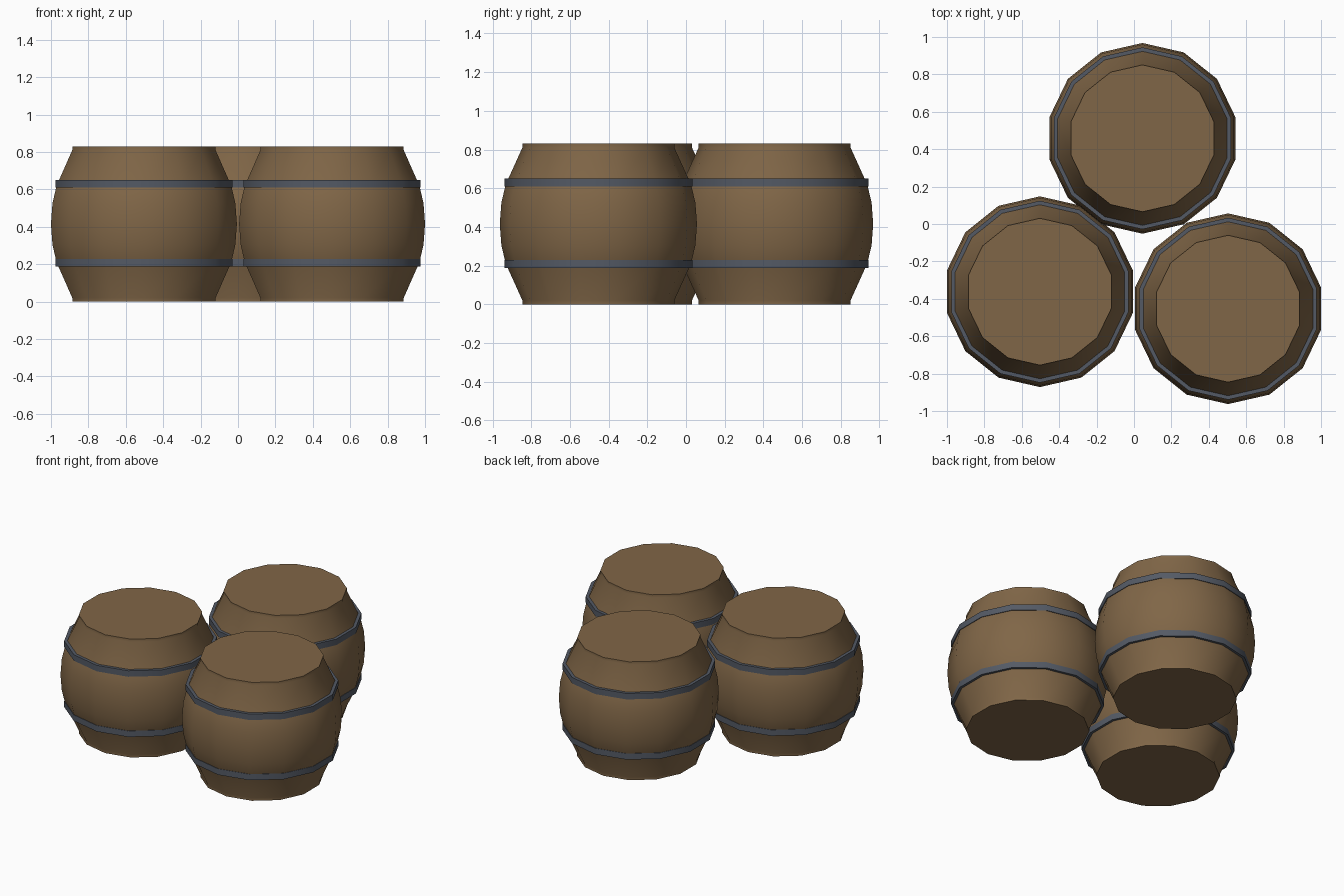
import bpy, bmesh, math

if "Cube" in bpy.data.objects:
    bpy.data.objects.remove(bpy.data.objects["Cube"])

SIDES = 14
MID = 0.415          # half of barrel height
FLAT = math.cos(math.pi / SIDES)


def material(name, color):
    m = bpy.data.materials.new(name)
    m.diffuse_color = (*color, 1)
    m.use_nodes = True
    m.node_tree.nodes["Principled BSDF"].inputs["Base Color"].default_value = m.diffuse_color
    return m


wood = material("brown wood", (0.216, 0.133, 0.063))
iron = material("grey iron", (0.088, 0.102, 0.13))


def lathe(name, profile, center, mat, closed=False):
    """Spin (radius, z) points around z; closed loops make rings, open ones get caps."""
    bm = bmesh.new()
    rings = []
    for r, z in profile:
        ring = []
        for i in range(SIDES):
            a = math.pi / 2 + 2 * math.pi * i / SIDES
            ring.append(bm.verts.new((r * math.cos(a), r * math.sin(a), z)))
        rings.append(ring)
    pairs = list(zip(rings, rings[1:]))
    if closed:
        pairs.append((rings[-1], rings[0]))
    else:
        bm.faces.new(rings[0])
        bm.faces.new(rings[-1])
    for a, b in pairs:
        for i in range(SIDES):
            j = (i + 1) % SIDES
            bm.faces.new((a[i], a[j], b[j], b[i]))
    bmesh.ops.recalc_face_normals(bm, faces=bm.faces)
    mesh = bpy.data.meshes.new(name)
    bm.to_mesh(mesh)
    bm.free()
    mesh.materials.append(mat)
    obj = bpy.data.objects.new(name, mesh)
    obj.location = (*center, 0)
    bpy.context.collection.objects.link(obj)
    bpy.ops.object.select_all(action='DESELECT')
    bpy.context.view_layer.objects.active = obj
    obj.select_set(True)
    bpy.ops.object.shade_smooth_by_angle(angle=math.radians(30))
    return obj


# Bulging staves with a short straight rim at each end
half = [(0.497, 0.0), (0.489, 0.11), (0.467, 0.205), (0.383, 0.395), (0.383, 0.415)]
body = [(r / FLAT, MID - z) for r, z in reversed(half)]
body += [(r / FLAT, MID + z) for r, z in half[1:]]

barrels = {"left": (-0.503, -0.362), "right": (0.503, -0.453), "back": (0.045, 0.458)}
for side, center in barrels.items():
    lathe(side + "_barrel", body, center, wood)
    # Iron hoops
    for label, z in (("lower", 0.208), ("upper", 0.63)):
        outer, inner = 0.474 / FLAT, 0.44 / FLAT
        hoop = [(outer, z - 0.021), (outer, z + 0.021), (inner, z + 0.021), (inner, z - 0.021)]
        lathe(f"{side}_{label}_hoop", hoop, center, iron, closed=True)
